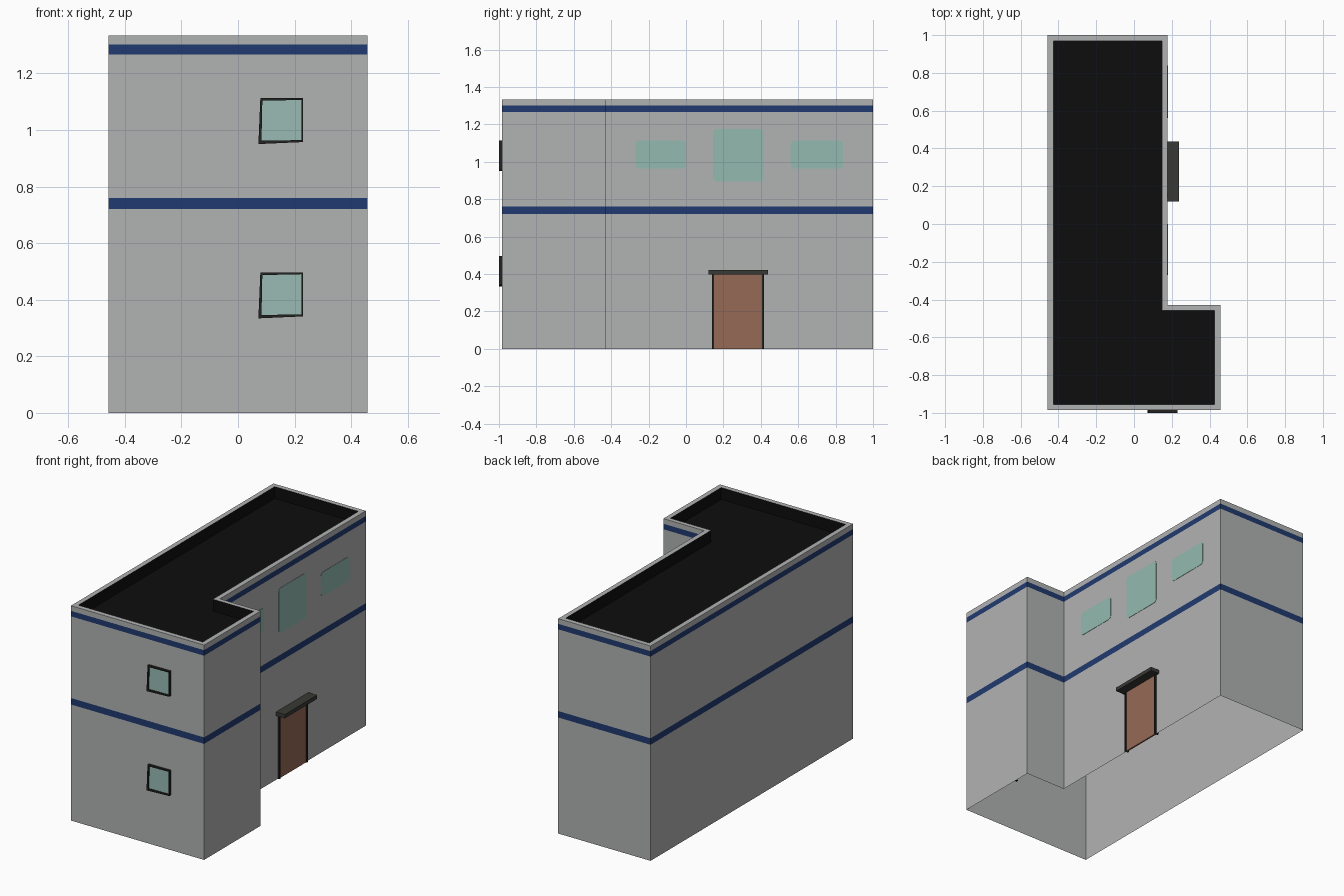
import bpy, bmesh, math

if "Cube" in bpy.data.objects:
    bpy.data.objects.remove(bpy.data.objects["Cube"])


def material(name, r, g, b):
    m = bpy.data.materials.new(name)
    m.diffuse_color = (r, g, b, 1)
    m.use_nodes = True
    m.node_tree.nodes["Principled BSDF"].inputs["Base Color"].default_value = m.diffuse_color
    return m


GREY = material("wall grey", 0.44, 0.45, 0.445)
BLUE = material("band blue", 0.0144, 0.042, 0.162)
BLACK = material("roof black", 0.004, 0.004, 0.004)
GLASS = material("window glass", 0.32, 0.50, 0.46)
PAINT = material("painted window", 0.29, 0.49, 0.435)
DARK = material("dark trim", 0.017, 0.018, 0.015)
CANOPY = material("canopy charcoal", 0.04, 0.041, 0.035)
BROWN = material("door brown", 0.30, 0.142, 0.092)


def finish(name, bm, *mats):
    mesh = bpy.data.meshes.new(name)
    bm.to_mesh(mesh)
    bm.free()
    for m in mats:
        mesh.materials.append(m)
    ob = bpy.data.objects.new(name, mesh)
    bpy.context.collection.objects.link(ob)
    return ob


def prism(name, points, offset, mat):
    """Closed solid: a flat polygon of 3D points pushed along an offset."""
    bm = bmesh.new()
    face = bm.faces.new([bm.verts.new(p) for p in points])
    ext = bmesh.ops.extrude_face_region(bm, geom=[face], use_keep_orig=True)
    moved = [v for v in ext["geom"] if isinstance(v, bmesh.types.BMVert)]
    bmesh.ops.translate(bm, verts=moved, vec=offset)
    bmesh.ops.recalc_face_normals(bm, faces=bm.faces)
    return finish(name, bm, mat)


def box(name, x0, x1, y0, y1, z0, z1, mat):
    return prism(name, [(x0, y0, z0), (x1, y0, z0), (x1, y1, z0), (x0, y1, z0)],
                 (0, 0, z1 - z0), mat)


# L-shaped shell: walls open underneath, coloured bands, parapet rim, sunken roof
W, SIDE, FRONT, STEP, TOP = 0.457, 0.177, -0.985, -0.43, 1.333
T, ROOF = 0.03, 1.26
outer = [(-W, FRONT), (W, FRONT), (W, STEP), (SIDE, STEP), (SIDE, 1), (-W, 1)]
inner = [(-W + T, FRONT + T), (W - T, FRONT + T), (W - T, STEP - T + 0.003),
         (SIDE - T, STEP - T + 0.003), (SIDE - T, 1 - T), (-W + T, 1 - T)]
rings = [(outer, 0), (outer, 0.72), (outer, 0.76), (outer, 1.267),
         (outer, 1.301), (outer, TOP), (inner, TOP), (inner, ROOF)]
ring_colours = [0, 1, 0, 1, 0, 0, 2]

bm = bmesh.new()
loops = [[bm.verts.new((x, y, z)) for x, y in outline] for outline, z in rings]
for low, high, colour in zip(loops, loops[1:], ring_colours):
    for i in range(6):
        j = (i + 1) % 6
        bm.faces.new((low[i], low[j], high[j], high[i])).material_index = colour
bm.faces.new(loops[-1]).material_index = 2
finish("building_shell", bm, GREY, BLUE, BLACK)


# Front windows: slightly crooked frames with recessed glass
frame_out = [(0.072, 0.334), (0.229, 0.341), (0.230, 0.497), (0.079, 0.496)]
frame_in = [(0.083, 0.346), (0.224, 0.348), (0.224, 0.490), (0.086, 0.487)]
for label, lift in (("lower", 0.0), ("upper", 0.616)):
    for i, side in enumerate(("bottom", "right", "top", "left")):
        j = (i + 1) % 4
        quad = [frame_out[i], frame_out[j], frame_in[j], frame_in[i]]
        prism(f"{label}_window_frame_{side}",
              [(x, -1.0, z + lift) for x, z in quad], (0, 0.025, 0), DARK)
    prism(f"{label}_window_glass",
          [(x, -0.991, z + lift) for x, z in frame_in], (0, 0.008, 0), GLASS)


# Painted windows on the right wall: thin plates with rounded corners
def painted_window(name, y0, y1, z0, z1, r=0.02):
    pts = []
    corners = [(y1 - r, z1 - r), (y0 + r, z1 - r), (y0 + r, z0 + r), (y1 - r, z0 + r)]
    for k, (cy, cz) in enumerate(corners):
        for s in range(4):
            a = math.radians(90 * k + 30 * s)
            pts.append((SIDE - 0.001, cy + r * math.cos(a), cz + r * math.sin(a)))
    prism(name, pts, (0.003, 0, 0), PAINT)


painted_window("painted_window_front", -0.27, 0.0, 0.965, 1.115)
painted_window("painted_window_middle", 0.145, 0.415, 0.895, 1.175)
painted_window("painted_window_back", 0.56, 0.84, 0.965, 1.115)

# Door, its two jambs and the canopy
box("door", SIDE - 0.005, SIDE + 0.005, 0.145, 0.41, 0, 0.397, BROWN)
for label, y in (("front", 0.138), ("back", 0.407)):
    box(f"door_jamb_{label}", SIDE - 0.015, SIDE + 0.012, y, y + 0.011, 0, 0.397, DARK)
box("door_canopy", SIDE - 0.01, 0.237, 0.12, 0.438, 0.397, 0.421, CANOPY)
